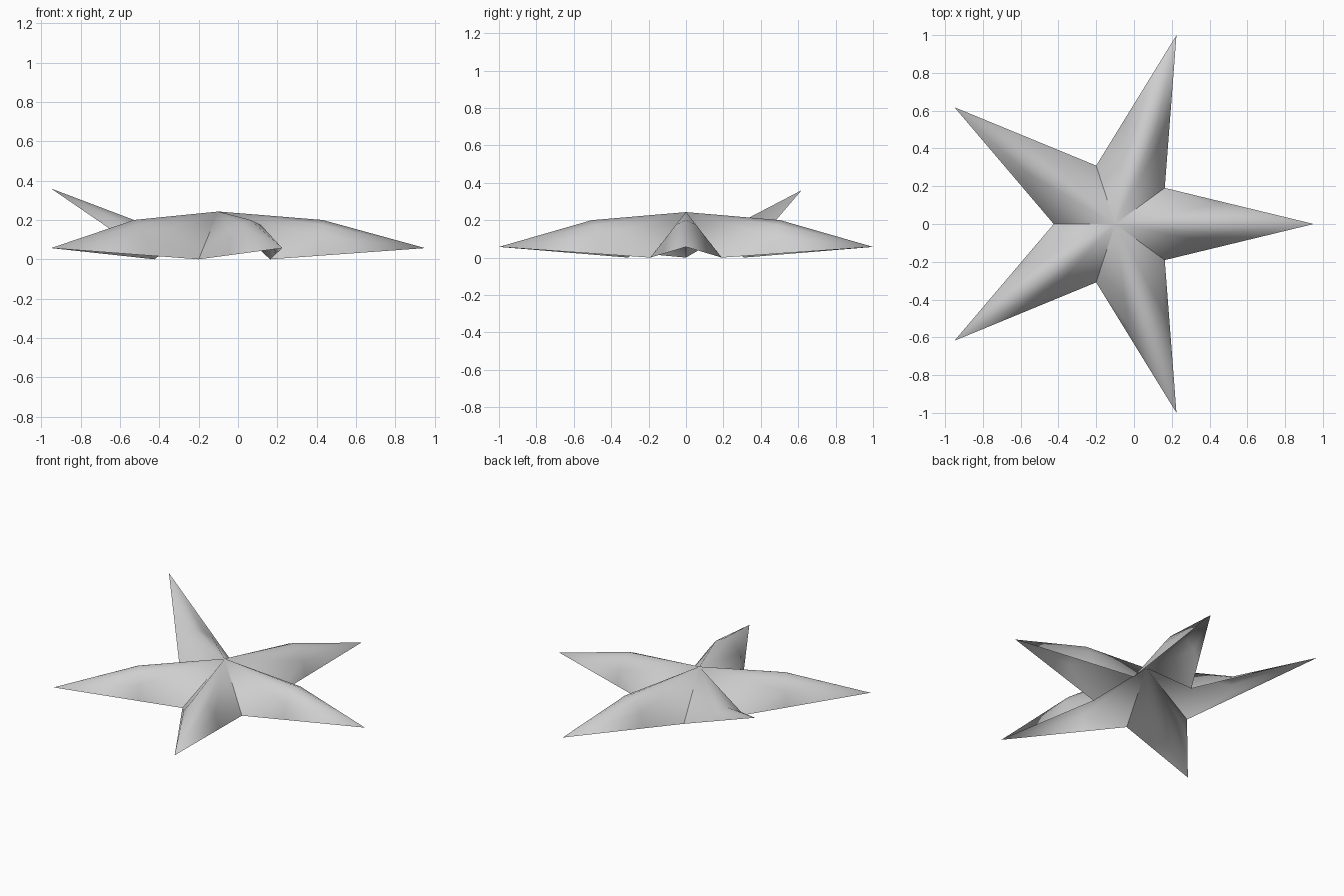
import bpy, bmesh, math
from mathutils import Vector

if "Cube" in bpy.data.objects:
    bpy.data.objects.remove(bpy.data.objects["Cube"])

CENTRE_X = -0.10
TIP_R, VALLEY_R, RING_R = 1.0515, 0.325, 0.53
APEX_Z, TIP_Z, RAISED_TIP_Z = 0.243, 0.057, 0.36
# Half cross-section of the domed arm at the ring: (sideways offset, height)
DOME = [(0.10, 0.115), (0.055, 0.175)]
RIDGE_Z = 0.2

grey = bpy.data.materials.new("light_grey")
grey.diffuse_color = (0.62, 0.62, 0.62, 1)
grey.use_nodes = True
grey.node_tree.nodes["Principled BSDF"].inputs["Base Color"].default_value = grey.diffuse_color


def make_arm(name, angle, tip_z):
    """Open-bottomed domed arm running from the star centre to its tip."""
    bm = bmesh.new()
    ca, sa = math.cos(angle), math.sin(angle)

    def vert(r, w, z):
        return bm.verts.new((CENTRE_X + r * ca - w * sa, r * sa + w * ca, z))

    half = math.pi / 5
    vr, vw = VALLEY_R * math.cos(half), VALLEY_R * math.sin(half)
    t = (RING_R - vr) / (TIP_R - vr)          # where the ring meets the straight rim
    rim_w, rim_z = vw * (1 - t), tip_z * t

    apex = vert(0, 0, APEX_Z)
    tip = vert(TIP_R, 0, tip_z)
    left, right = vert(vr, vw, 0), vert(vr, -vw, 0)

    # Ring of points over the arm, rim to rim
    side = [(rim_w, rim_z)] + [(w, max(z, rim_z + 0.02)) for w, z in DOME]
    section = side + [(0, RIDGE_Z)] + [(-w, z) for w, z in reversed(side)]
    ring = [vert(RING_R, w, z) for w, z in section]

    # Valley corners, inner fan to the apex, outer fan to the tip
    bm.faces.new((apex, left, ring[1]))
    bm.faces.new((left, ring[0], ring[1]))
    bm.faces.new((apex, ring[-2], right))
    bm.faces.new((right, ring[-2], ring[-1]))
    for i in range(len(ring) - 1):
        if 0 < i < len(ring) - 2:
            bm.faces.new((apex, ring[i], ring[i + 1]))
        bm.faces.new((ring[i], tip, ring[i + 1]))

    bmesh.ops.recalc_face_normals(bm, faces=bm.faces)
    if sum((f.normal.z * f.calc_area() for f in bm.faces)) < 0:
        bmesh.ops.reverse_faces(bm, faces=bm.faces)
    for f in bm.faces:
        f.smooth = True
    mesh = bpy.data.meshes.new(name)
    bm.to_mesh(mesh)
    bm.free()
    mesh.materials.append(grey)
    obj = bpy.data.objects.new(name, mesh)
    bpy.context.collection.objects.link(obj)


# Five arms; the back left one curls its tip upward
names = ["right_arm", "back_arm", "raised_arm", "front_left_arm", "front_arm"]
for i, name in enumerate(names):
    make_arm(name, i * math.tau / 5, RAISED_TIP_Z if name == "raised_arm" else TIP_Z)
